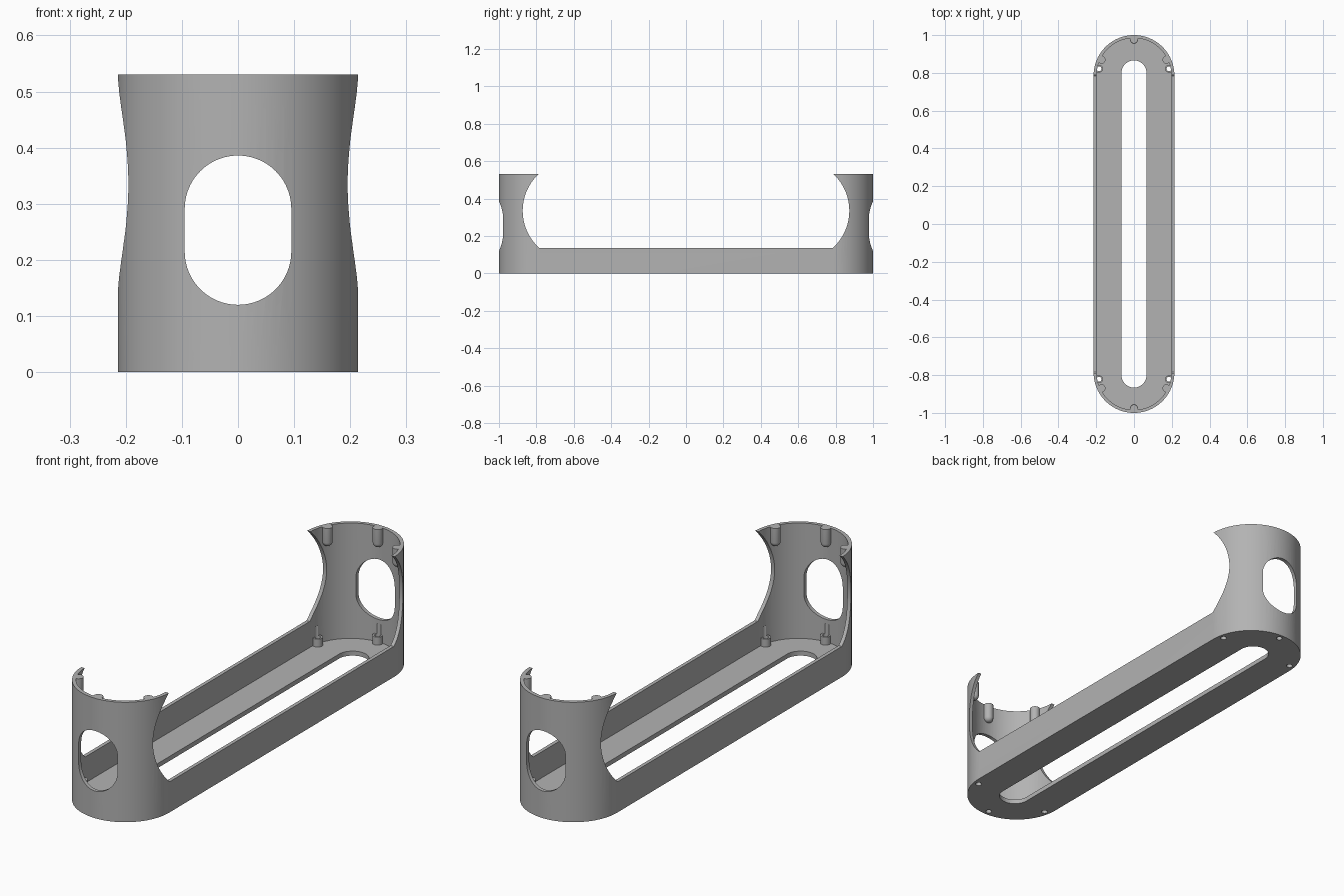
import bpy
import bmesh
from math import sin, cos, pi, radians
from mathutils import Matrix, Vector

if "Cube" in bpy.data.objects:
    bpy.data.objects.remove(bpy.data.objects["Cube"])

RADIUS, END_Y, HEIGHT = 0.214, 0.786, 0.53
WALL, FLOOR = 0.016, 0.02

grey = bpy.data.materials.new("plain grey")
grey.use_nodes = True
COLOUR = (0.45, 0.45, 0.45, 1)
grey.diffuse_color = COLOUR
grey.node_tree.nodes["Principled BSDF"].inputs["Base Color"].default_value = COLOUR


def make_object(name, bm):
    bmesh.ops.recalc_face_normals(bm, faces=bm.faces)
    mesh = bpy.data.meshes.new(name)
    bm.to_mesh(mesh)
    bm.free()
    mesh.materials.append(grey)
    ob = bpy.data.objects.new(name, mesh)
    bpy.context.collection.objects.link(ob)
    return ob


def prism(name, outline, start, depth):
    """Extrude a closed 3D outline along the vector depth."""
    bm = bmesh.new()
    face = bm.faces.new([bm.verts.new(Vector(p) + Vector(start)) for p in outline])
    extruded = bmesh.ops.extrude_face_region(bm, geom=[face])["geom"]
    bmesh.ops.translate(bm, vec=depth,
                        verts=[v for v in extruded if isinstance(v, bmesh.types.BMVert)])
    return make_object(name, bm)


def capsule(r, half, steps=40):
    """Outline of two half circles joined by straight sides, long in the second axis."""
    return [(r * cos(s * pi + pi * i / steps),
             (half if s == 0 else -half) + r * sin(s * pi + pi * i / steps))
            for s in (0, 1) for i in range(steps + 1)]


def cylinder(name, r, x, y, z0, z1, round_bottom=False):
    bm = bmesh.new()
    bmesh.ops.create_cone(bm, cap_ends=True, segments=24, radius1=r, radius2=r,
                          depth=z1 - z0, matrix=Matrix.Translation((x, y, (z0 + z1) / 2)))
    if round_bottom:
        low = [e for e in bm.edges if all(v.co.z < z0 + 0.001 for v in e.verts)]
        bmesh.ops.bevel(bm, geom=low, offset=r * 0.95, segments=6, profile=0.5, affect='EDGES')
    return make_object(name, bm)


def cut(ob, cutters):
    for cutter in cutters:
        mod = ob.modifiers.new("cut", 'BOOLEAN')
        mod.operation, mod.solver, mod.object = 'DIFFERENCE', 'EXACT', cutter
    graph = bpy.context.evaluated_depsgraph_get()
    mesh = bpy.data.meshes.new_from_object(ob.evaluated_get(graph))
    ob.modifiers.clear()
    ob.data = mesh


# Tray body and its cavity and floor slot
flat = lambda pts: [(x, y, 0) for x, y in pts]
body = prism("tray_body", flat(capsule(RADIUS, END_Y)), (0, 0, 0), (0, 0, HEIGHT))
cavity = prism("cavity_cutter", flat(capsule(RADIUS - WALL, END_Y)), (0, 0, FLOOR), (0, 0, 1))
slot = prism("slot_cutter", flat(capsule(0.066, 0.8)), (0, 0, -0.1), (0, 0, 0.3))

# Side opening with a bulging arc at each end, cut across the whole width
arc = [(0.605 + 0.268 * cos(a), 0.335 + 0.268 * sin(a))
       for a in [-0.842 + 1.684 * i / 40 for i in range(41)]]
arc.append((arc[-1][0], 0.7))
side = [(0, y, z) for y, z in arc] + [(0, -y, z) for y, z in reversed(arc)]
opening = prism("side_opening_cutter", side, (-0.5, 0, 0), (1, 0, 0))

# Rounded windows through both ends
window = prism("end_window_cutter", [(x, 0, z) for x, z in capsule(0.095, 0.038)],
               (0, -1.2, 0.253), (0, 2.4, 0))

# Screw bosses round each end: solid ones under the rim, drilled ones on the floor
floor_bosses, drills, parts = [], [], [body]
for end, label in ((1, "back"), (-1, "front")):
    for i, (upper, lower) in enumerate(((26, 11), (90, 90), (154, 169))):
        a, b = radians(upper), radians(lower)
        parts.append(cylinder(f"{label}_rim_boss_{i}", 0.021, 0.191 * cos(a),
                              end * (END_Y + 0.191 * sin(a)), 0.445, HEIGHT, True))
        x, y = 0.189 * cos(b), end * (END_Y + 0.189 * sin(b))
        boss = cylinder(f"{label}_floor_boss_{i}", 0.021, x, y, 0.005, 0.055)
        drill = cylinder("drill_cutter", 0.013, x, y, -0.1, 0.1)
        cut(boss, [drill])
        parts.append(boss)
        drills.append(drill)

cutters = [cavity, slot, opening, window] + drills
cut(body, cutters)
for cutter in cutters:
    bpy.data.objects.remove(cutter)

# Smooth the round walls, keep the rims sharp
bpy.ops.object.select_all(action='DESELECT')
for ob in parts:
    ob.select_set(True)
bpy.context.view_layer.objects.active = body
bpy.ops.object.shade_smooth_by_angle(angle=radians(30))
